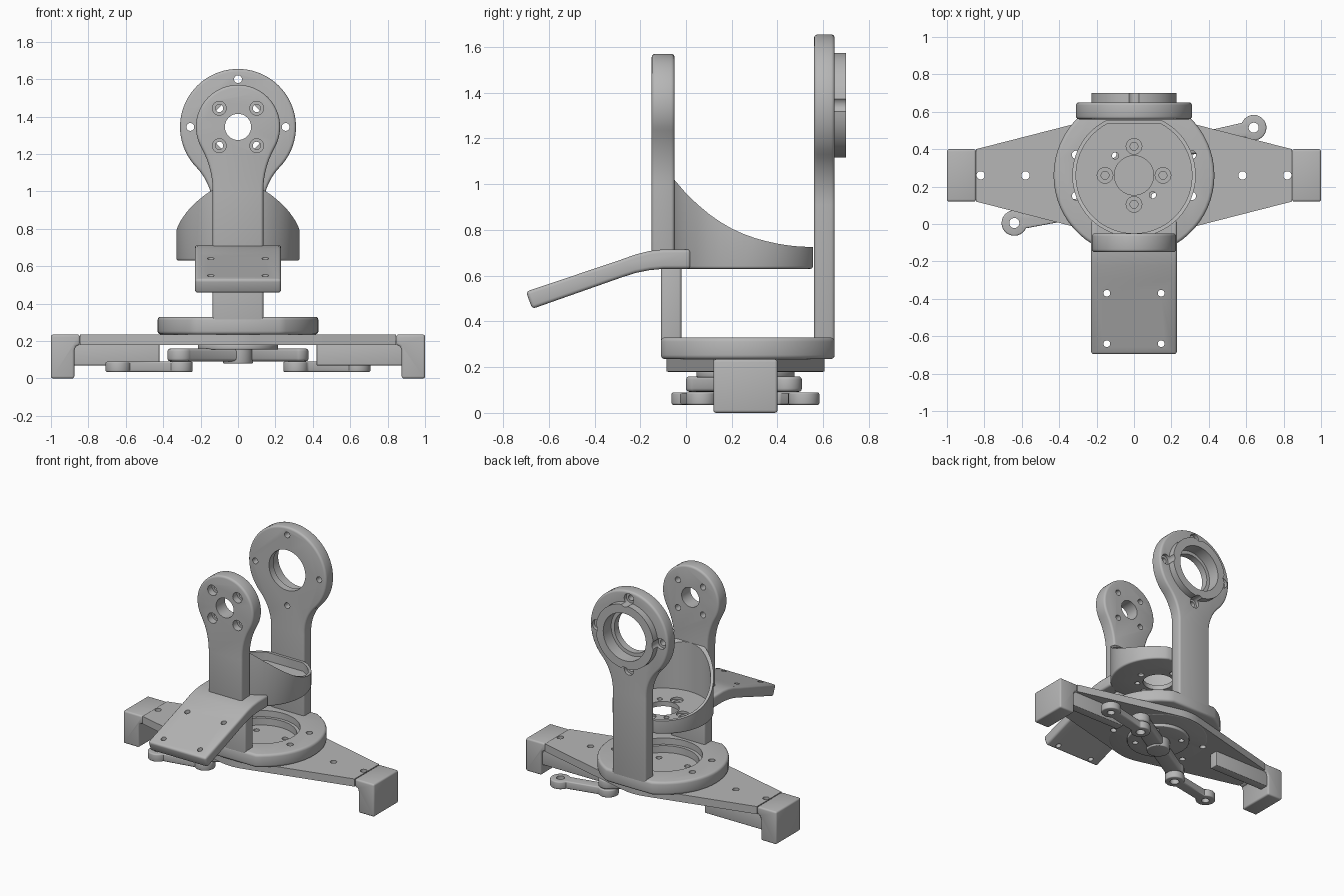
import bpy, bmesh
from math import sin, cos, radians, degrees, atan2

if "Cube" in bpy.data.objects:
    bpy.data.objects.remove(bpy.data.objects["Cube"], do_unlink=True)

grey = bpy.data.materials.new("matte grey")
grey.use_nodes = True
grey.diffuse_color = (0.47, 0.47, 0.47, 1)
grey.node_tree.nodes["Principled BSDF"].inputs["Base Color"].default_value = (0.47, 0.47, 0.47, 1)

CY = 0.26     # turntable axis
CZ = 1.345    # height of the tilt axis


def arc(cx, cy, r, a0=0, a1=360, step=6):
    """Points on an arc; a full circle leaves out the repeated end point."""
    n = max(2, round(abs(a1 - a0) / step))
    last = n if abs(a1 - a0) < 360 else n - 1
    angles = [radians(a0 + (a1 - a0) * i / n) for i in range(last + 1)]
    return [(cx + r * cos(a), cy + r * sin(a)) for a in angles]


def prism(name, outline, axis, lo, hi):
    """Extrude an outline along an axis: z uses (x, y), y uses (x, z), x uses (y, z)."""
    place = {"z": lambda a, b, h: (a, b, h),
             "y": lambda a, b, h: (a, h, b),
             "x": lambda a, b, h: (h, a, b)}[axis]
    bm = bmesh.new()
    low = [bm.verts.new(place(a, b, lo)) for a, b in outline]
    high = [bm.verts.new(place(a, b, hi)) for a, b in outline]
    bm.faces.new(low)
    bm.faces.new(high)
    n = len(outline)
    for i in range(n):
        j = (i + 1) % n
        bm.faces.new((low[i], low[j], high[j], high[i]))
    bmesh.ops.recalc_face_normals(bm, faces=bm.faces)
    mesh = bpy.data.meshes.new(name)
    bm.to_mesh(mesh)
    bm.free()
    ob = bpy.data.objects.new(name, mesh)
    bpy.context.collection.objects.link(ob)
    return ob


def hole(a, b, r, axis, lo, hi):
    return arc(a, b, r, step=15 if r < 0.06 else 6), axis, lo, hi


def part(name, outline, axis, lo, hi, bevel=0.0, cuts=()):
    """A bevelled prism with prism-shaped cuts, smooth shaded."""
    ob = prism(name, outline, axis, lo, hi)
    ob.data.materials.append(grey)
    if bevel:
        m = ob.modifiers.new("soft edges", "BEVEL")
        m.width, m.segments = bevel, 3
        m.limit_method, m.angle_limit = "ANGLE", radians(50)
    cutters = []
    for c in cuts:
        cutter = prism("cutter", *c)
        cutter.hide_render = True
        m = ob.modifiers.new("cut", "BOOLEAN")
        m.operation, m.solver, m.object = "DIFFERENCE", "EXACT", cutter
        cutters.append(cutter)
    bpy.context.view_layer.update()
    done = ob.evaluated_get(bpy.context.evaluated_depsgraph_get())
    mesh = bpy.data.meshes.new_from_object(done)
    ob.modifiers.clear()
    ob.data = mesh
    for c in cutters:
        bpy.data.objects.remove(c, do_unlink=True)
    bpy.ops.object.select_all(action="DESELECT")
    ob.select_set(True)
    bpy.context.view_layer.objects.active = ob
    bpy.ops.object.shade_smooth_by_angle(angle=radians(35))
    return ob


def paddle(w, r, h, bottom):
    """Round head on a straight stem, blended by concave arcs starting h below the head."""
    f = (w * w + h * h - r * r) / (2 * (r - w))
    t = degrees(atan2(-h, w + f))
    right = [(w, bottom)] + arc(w + f, CZ - h, f, 180, 180 + t, 4)
    head = arc(0, CZ, r, t, 180 - t, 5)
    left = [(-x, z) for x, z in reversed(right)]
    return right + head[1:-1] + left


def dumbbell(p, q, r, neck):
    """Two round ends joined by a neck; neck is the half opening angle."""
    d = degrees(atan2(q[1] - p[1], q[0] - p[0]))
    return (arc(*q, r, d - 180 + neck, d + 180 - neck, 10)
            + arc(*p, r, d + neck, d + 360 - neck, 10))


# Base plate: tapered arms tangent to a round centre
floor_holes = [hole(s * x, CY, 0.022, "z", 0, 0.4) for s in (1, -1) for x in (0.58, 0.82)]
ring_holes = [hole(sx * 0.31, CY + sy * 0.11, 0.022, "z", 0.1, 0.5)
              for sx in (1, -1) for sy in (1, -1)]
hub_holes = [hole(x, CY + y, 0.02, "z", 0.05, 0.3) for x, y in arc(0, 0, 0.16, 45, 405, 90)]
plate = ([(0.845, 0.12), (0.845, 0.4)] + arc(0, CY, 0.345, 75.7, 104.3)
         + [(-0.845, 0.4), (-0.845, 0.12)] + arc(0, CY, 0.345, 255.7, 284.3))
part("base_plate", plate, "z", 0.18, 0.235, 0, floor_holes + ring_holes + hub_holes)
part("base_disc", arc(0, CY, 0.344), "z", 0.178, 0.23, 0.012, ring_holes + hub_holes)
part("base_hub", arc(0, CY, 0.215), "z", 0.155, 0.182, 0.006, hub_holes)
part("hub_pin", arc(0, CY, 0.08), "z", 0.08, 0.2, 0.006)

# End feet and stiffening ribs
foot = [(0.845, 0.18), (0.845, 0.235), (1, 0.235), (1, 0), (0.875, 0),
        (0.875, 0.15), (0.867, 0.171)]
for side, s in (("left", 1), ("right", -1)):
    part(side + "_foot", [(s * x, z) for x, z in foot], "y", 0.12, 0.4, 0.012)
    rib = [(s * 0.42, 0.07), (s * 0.88, 0.07), (s * 0.88, 0.185), (s * 0.42, 0.185)]
    part(side + "_rib", rib, "y", 0.32, 0.385, 0.005)

# Steering crank and its two links
ends = {"right": ((-0.31, 0.067), (-0.64, 0.005)), "left": ((0.31, 0.44), (0.64, 0.515))}
part("crank_bar", dumbbell(ends["right"][0], ends["left"][0], 0.067, 60), "z", 0.092, 0.16, 0.015)
for side, (inner, outer) in ends.items():
    part(side + "_link", dumbbell(inner, outer, 0.068, 35), "z", 0.035, 0.09, 0.008,
         [hole(*outer, 0.027, "z", 0, 0.2), hole(*inner, 0.032, "z", 0, 0.08)])

# Turntable ring with flats at front and back
ring = arc(0, CY, 0.43, -59.4, 65.1) + arc(0, CY, 0.43, 114.9, 239.4)
part("turntable_ring", ring, "z", 0.235, 0.33, 0.018,
     ring_holes + [hole(0, CY, 0.235, "z", 0.1, 0.5), hole(0, CY, 0.257, "z", 0.285, 0.5)])

# Front post under the tilting bracket
post = [(-0.135, 0.25), (0.135, 0.25), (0.135, 0.64), (-0.135, 0.64)]
part("front_post", post, "y", -0.109, -0.02, 0.012)

# Rear upright with bearing flange
bolts = [(x, CZ + z) for x, z in arc(0, 0, 0.255, 0, 360, 90)]
bolt_cuts = [hole(x, z, 0.021, "y", 0.4, 0.8) for x, z in bolts]
head_cuts = [hole(x, z, 0.038, "y", 0.625, 0.8) for x, z in bolts]
bore = [hole(0, CZ, 0.145, "y", 0.4, 0.8), hole(0, CZ, 0.17, "y", 0.61, 0.8)]
part("rear_upright", paddle(0.135, 0.31, 0.435, 0.236), "y", 0.56, 0.65, 0.015,
     bolt_cuts + head_cuts + bore)
part("bearing_flange", arc(0, CZ, 0.23), "y", 0.645, 0.7, 0,
     head_cuts + [hole(0, CZ, 0.17, "y", 0.4, 0.8)])

# Front bracket plate with counterbored screw holes
front_cuts = [hole(0, CZ, 0.07, "y", -0.3, 0.1)]
for x in (-0.1, 0.1):
    for z in (CZ - 0.1, CZ + 0.1):
        front_cuts += [hole(x, z, 0.021, "y", -0.3, 0.1), hole(x, z, 0.037, "y", -0.3, -0.1)]
part("front_bracket", paddle(0.135, 0.225, 0.345, 0.64), "y", -0.15, -0.05, 0.015, front_cuts)

# Cup with a swept rim, thin wall and drilled floor
rim = [(-0.5, 1.04), (-0.06, 1.03), (0, 0.96), (0.05, 0.912), (0.1, 0.87), (0.15, 0.835),
       (0.2, 0.806), (0.25, 0.783), (0.3, 0.765), (0.35, 0.751), (0.4, 0.74), (0.45, 0.732),
       (0.5, 0.727), (0.8, 0.72), (0.8, 1.4), (-0.5, 1.4)]
inside = arc(0, CY, 0.31, 117.5, 422.5, 5)
cup_cuts = [(rim, "x", -0.6, 0.6), (inside, "z", 0.665, 1.3), hole(0, CY, 0.105, "z", 0.5, 0.8)]
for x, y in arc(0, CY, 0.155, 0, 360, 90):
    cup_cuts += [hole(x, y, 0.021, "z", 0.5, 0.8), hole(x, y, 0.042, "z", 0.65, 0.8)]
cup_cuts += [hole(s * 0.1, CY - s * 0.105, 0.018, "z", 0.5, 0.8) for s in (1, -1)]
part("cup", arc(0, CY, 0.33, 116.6, 423.4, 5), "z", 0.63, 1.06, 0.012, cup_cuts)

# Curved shelf sloping down to the front
shelf = [(0.02, 0.63), (0.02, 0.715), (-0.1, 0.715), (-0.16, 0.708), (-0.22, 0.693),
         (-0.29, 0.668), (-0.7, 0.53), (-0.672, 0.455), (-0.28, 0.593), (-0.22, 0.612),
         (-0.16, 0.624), (-0.1, 0.63)]
part("front_shelf", shelf, "x", -0.23, 0.23, 0.015,
     [hole(s * 0.145, y, 0.018, "z", 0.3, 0.9) for s in (1, -1) for y in (-0.37, -0.64)]
     + [hole(0, CY, 0.32, "z", 0.5, 0.9)])
